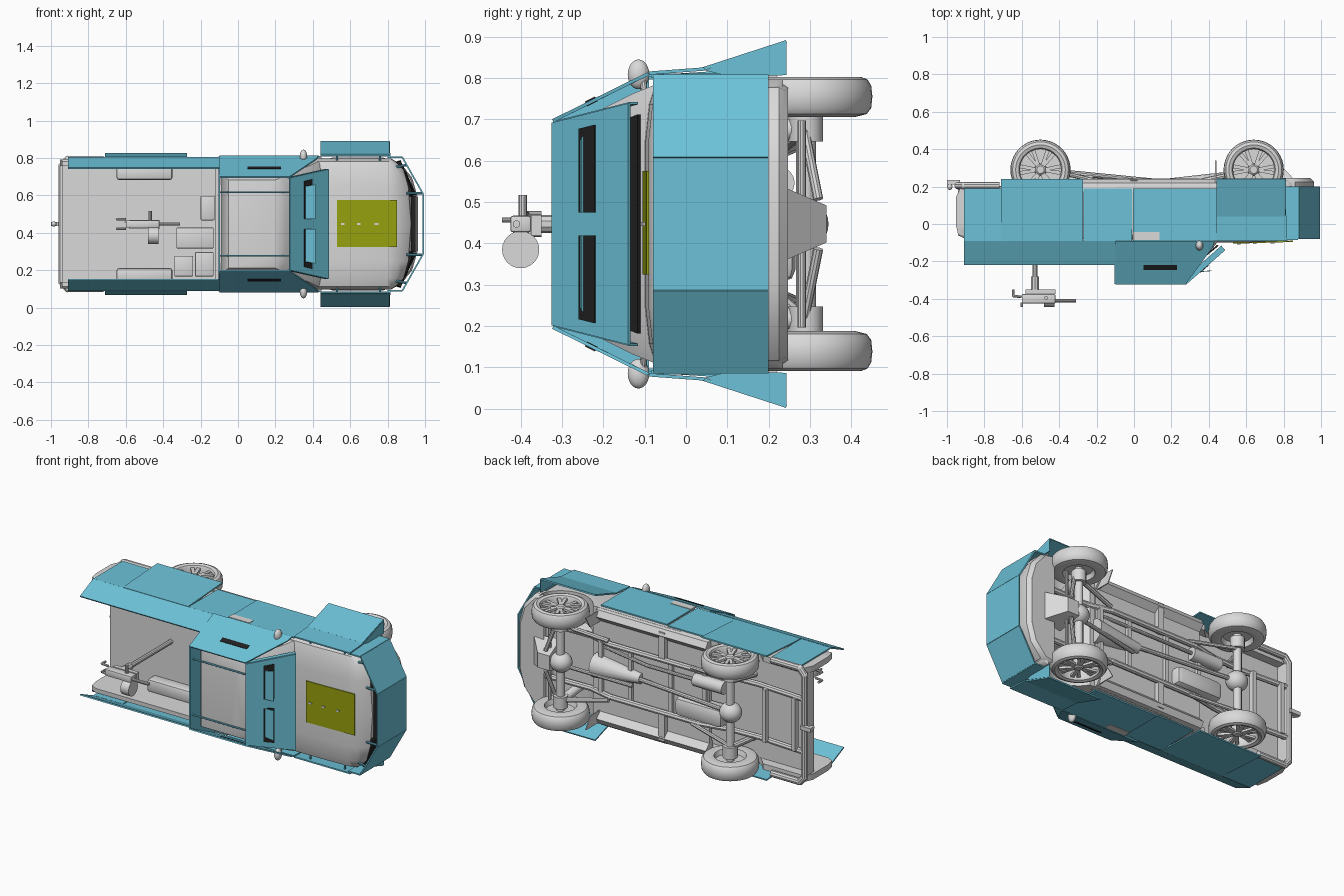
import bpy, bmesh, math
from mathutils import Matrix, Vector

if "Cube" in bpy.data.objects:
    bpy.data.objects.remove(bpy.data.objects["Cube"])

# Vehicle frame: x forward, w sideways, h up; the whole truck lies on its side
M = Matrix.Translation((0, 0, 0.447)) @ Matrix.Rotation(math.pi / 2, 4, 'X')


def material(name, c):
    m = bpy.data.materials.new(name)
    m.diffuse_color = (*c, 1)
    m.use_nodes = True
    m.node_tree.nodes["Principled BSDF"].inputs["Base Color"].default_value = m.diffuse_color
    return m


GREY = material("light_grey", (0.70, 0.70, 0.70))
BLUE = material("armour_blue", (0.15, 0.54, 0.69))
BLACK = material("black", (0.015, 0.015, 0.015))
OLIVE = material("olive", (0.31, 0.36, 0.004))


def finish(name, bm, mat, angle=35, bevel=0):
    bmesh.ops.recalc_face_normals(bm, faces=bm.faces)
    if bevel:
        bmesh.ops.bevel(bm, geom=bm.edges[:], offset=bevel, segments=2, profile=0.5, affect='EDGES')
    me = bpy.data.meshes.new(name)
    bm.transform(M)
    for f in bm.faces:
        f.smooth = True
    bm.to_mesh(me)
    bm.free()
    me.set_sharp_from_angle(angle=math.radians(angle))
    me.materials.append(mat)
    ob = bpy.data.objects.new(name, me)
    bpy.context.collection.objects.link(ob)
    return ob


def loft(name, rings, mat, **k):
    """Skin a list of equal closed rings and cap both ends."""
    bm = bmesh.new()
    rs = [[bm.verts.new(p) for p in r] for r in rings]
    n = len(rs[0])
    for a, b in zip(rs, rs[1:]):
        for i in range(n):
            bm.faces.new((a[i], a[(i + 1) % n], b[(i + 1) % n], b[i]))
    bm.faces.new(rs[0])
    bm.faces.new(rs[-1])
    return finish(name, bm, mat, **k)


def plate(name, pts, mat=BLUE, t=0.008):
    """Flat polygon given a thickness along its normal."""
    p = [Vector(q) for q in pts]
    n = (p[1] - p[0]).cross(p[2] - p[0]).normalized() * t / 2
    return loft(name, [[q - n for q in p], [q + n for q in p]], mat)


def box(name, x, w, h, mat=GREY, bevel=0):
    ring = lambda a: [(a, w[0], h[0]), (a, w[1], h[0]), (a, w[1], h[1]), (a, w[0], h[1])]
    return loft(name, [ring(x[0]), ring(x[1])], mat, bevel=bevel)


def tube(name, pts, r, mat=GREY, n=10, r2=None):
    bm = bmesh.new()
    p = [Vector(q) for q in pts]
    for a, b in zip(p, p[1:]):
        d = b - a
        mt = Matrix.Translation((a + b) / 2) @ d.to_track_quat('Z', 'Y').to_matrix().to_4x4()
        bmesh.ops.create_cone(bm, cap_ends=True, segments=n, radius1=r, radius2=r2 or r, depth=d.length, matrix=mt)
    for q in p[1:-1]:
        bmesh.ops.create_uvsphere(bm, u_segments=n, v_segments=6, radius=r, matrix=Matrix.Translation(q))
    return finish(name, bm, mat)


def blob(name, c, s, mat=GREY):
    bm = bmesh.new()
    bmesh.ops.create_uvsphere(bm, u_segments=20, v_segments=12, radius=1,
                              matrix=Matrix.Translation(c) @ Matrix.Diagonal((*s, 1)))
    return finish(name, bm, mat)


def arch(cx, r=0.18, drop=-0.2):
    """Wheel arch outline from front to back."""
    e = math.asin((drop + 0.29) / r)
    return [(cx + r * math.cos(e + (math.pi - 2 * e) * i / 12), -0.29 + r * math.sin(e + (math.pi - 2 * e) * i / 12))
            for i in range(13)]


# Cab base, bonnet and front wings with rounded nose
front = [(-0.1, -0.2), (-0.1, 0.085), (0.46, 0.1), (0.62, 0.098), (0.8, 0.091), (0.87, 0.08), (0.925, 0.03),
         (0.945, -0.1), (0.93, -0.22), (0.86, -0.235)] + arch(0.64)
rings = []
for w, nose, drop in [(.35, .22, .06), (.335, .17, .025), (.29, .08, .01), (.2, .03, 0), (0, 0, 0)]:
    rings.append([(x - max(0, x - 0.8) * nose * 4, w, h - (drop if h > 0.05 else 0)) for x, h in front])
rings += [[(x, -w, h) for x, w, h in r] for r in rings[-2::-1]]
loft("cab_base_and_bonnet", rings, GREY)
loft("engine_bay", [[(x, -.2, -.06), (x, .2, -.06), (x, .17, -.17), (x, -.17, -.17)] for x in (0.44, 0.84)], GREY)
plate("bonnet_panel", [(.53, -.122, .102), (.53, .128, .102), (.85, .128, .0925), (.85, -.122, .0925)], OLIVE, .007)
for x in (0.55, 0.635, 0.73):
    h = .106 - (x - .53) * .03
    box("bonnet_latch", (x, x + 0.02), (-.005, .005), (h - .01, h + .003))

# Cab top with dark windscreen and rear window
def cab_ring(h, x0, x1, w):
    return [(x0, -w, h), (x1 - .03, -w, h), (x1, -w * .8, h), (x1, w * .8, h), (x1 - .03, w, h), (x0, w, h)]
loft("cab_top", [cab_ring(.08, -.09, .46, .335), cab_ring(.13, -.085, .42, .315), cab_ring(.26, -.07, .26, .25),
                 cab_ring(.285, -.05, .23, .235), cab_ring(.292, 0, .19, .18)], GREY)
plate("windscreen", [(.449, -.265, .114), (.449, .265, .114), (.28, .21, .252), (.28, -.21, .252)], BLACK, .009)

# Load bed, open at the back
box("bed_floor", (-0.94, -0.1), (-.315, .315), (-0.135, -0.115))
box("bed_rear_sill", (-0.94, -0.92), (-.315, .315), (-0.2, -0.115))
box("bed_front_wall", (-0.12, -0.1), (-.33, .33), (-0.19, 0.085))
bed = [(-0.1, -0.19), (-0.1, 0.08), (-0.9, 0.08), (-0.94, 0.06), (-0.953, 0), (-0.953, -0.14), (-0.93, -0.19)]
bed += arch(-0.5, drop=-0.19)[::-1]

# Wheel: tyre, rim and spokes
tyre = [(.11, .29), (.11, .34), (.116, .35), (.133, .356), (.149, .35), (.158, .335), (.161, .308),
        (.158, .28), (.147, .266), (.12, .259), (.09, .262), (.08, .29)]
def wheel(name, cx, s):
    def ring(r, w, n=40):
        return [(cx + r * math.cos(2 * math.pi * i / n), s * w, -0.29 + r * math.sin(2 * math.pi * i / n)) for i in range(n)]
    loft(name + "_tyre", [ring(r, w) for r, w in tyre], GREY)
    loft(name + "_hub", [ring(.034, .29, 16), ring(.032, .335, 16), ring(.02, .345, 16)], GREY)
    for i in range(6):
        for off in (-.16, .16):
            a = i * math.pi / 3 + off
            d, t = Vector((math.cos(a), 0, math.sin(a))), Vector((-math.sin(a), 0, math.cos(a)))
            c = Vector((cx, s * .332, -.29))
            plate(name + "_spoke", [c + d * .015 - t * .007, c + d * .112 - t * .011,
                                    c + d * .112 + t * .011, c + d * .015 + t * .007], GREY, .014)

def windscreen_point(u, w, lift=0):
    """Point on the sloped front shield; u runs from top to bottom."""
    return (.275 + .21 * u + lift * .67, w, .322 - .185 * u + lift * .74)

for s in (-1, 1):
    S = lambda *pts: [(x, s * w, h) for x, w, h in pts]
    flat = lambda w, *pts: [(x, s * w, h) for x, h in pts]
    # Grey body sides
    loft("bed_side", [flat(.31, *bed), flat(.335, *bed), flat(.346, *[(x, min(h, .06)) for x, h in bed])], GREY)
    box("bed_wheel_hump", (-0.65, -0.35), sorted((s * .235, s * .312)), (-.13, -.05), bevel=.015)
    loft("sill", [S((x, .355, -.17), (x, .345, -.22), (x, .31, -.24), (x, .27, -.2), (x, .27, -.17))
                  for x in (-.3, .45)], GREY)
    wheel("front_wheel", 0.64, s)
    wheel("rear_wheel", -0.5, s)
    blob("mirror", (.35, s * .362, .115), (.02, .036, .026))
    tube("mirror_arm", S((.37, .31, .1), (.35, .36, .105)), .008)
    plate("headlamp", S((.918, .15, .03), (.853, .33, .03), (.85, .335, -.03), (.935, .15, -.03)), BLACK, .04)

    # Side armour: bed, rear wheel and door panels
    plate("bed_armour_rear", flat(.354, (-.91, .09), (-.712, .09), (-.712, -.19), (-.91, -.19)))
    plate("bed_armour_wheel", S((-.71, .356, .09), (-.272, .356, .09), (-.272, .376, -.24), (-.71, .376, -.24)))
    plate("bed_armour_front", flat(.354, (-.27, .09), (-.012, .09), (-.012, -.19), (-.27, -.19)))
    plate("bed_armour_top", S((-.91, .355, .09), (-.1, .355, .09), (-.1, .298, .217), (-.91, .298, .217)))
    plate("door_armour", flat(.36, (-.005, .092), (.44, .092), (.44, -.19), (-.005, -.19)))
    plate("door_handle", flat(.364, (-.005, .042), (.135, .042), (.135, .085), (-.005, .085)), GREY, .006)
    plate("cab_armour", S((-.1, .363, .092), (.43, .363, .092), (.42, .347, .125), (.275, .25, .322), (-.1, .25, .322)))
    plate("cab_slot", S((.05, .3027, .217), (.23, .3027, .217), (.23, .29, .242), (.05, .29, .242)), BLACK, .013)
    tube("roof_bar", S((-.1, .17, .3), (.29, .17, .3)), .005, BLUE)

    # Front wing armour with flared wedge
    plate("wing_armour", S((.44, .365, .09), (.815, .365, .09), (.815, .375, -.045), (.44, .375, -.045)))
    plate("wing_flare", S((.44, .375, -.04), (.81, .375, -.04), (.81, .441, -.243), (.44, .441, -.243)))
    plate("wing_flare_end", S((.81, .372, -.045), (.81, .441, -.243), (.81, .36, -.243), (.81, .358, -.1)), t=.006)
    plate("mud_flap", S((.437, .27, -.2), (.437, .34, -.2), (.437, .34, -.34), (.437, .27, -.3)), GREY, .006)
    # Nose armour facets and brackets
    plate("nose_side", flat(.358, (.80, .085), (.878, .085), (.878, -.2), (.80, -.2)))
    plate("nose_corner", S((.878, .358, .08), (.99, .16, .08), (.99, .16, -.2), (.878, .358, -.2)))
    for h in (.05, -.12):
        tube("nose_bracket", S((.9, .165, h), (.985, .165, h)), .007, BLUE)
        tube("nose_corner_bracket", S((.82, .3, h), (.9, .315, h)), .007, BLUE)
    for x in (.53, .76):
        tube("wing_bracket", S((x, .32, .06), (x, .366, .06)), .006, BLUE)

    # Windscreen shield: side flange, slots and hinged flaps
    plate("shield_flange", [windscreen_point(0, s * .245), windscreen_point(1, s * .292),
                            windscreen_point(1, s * .292, -.028), windscreen_point(.04, s * .247, -.028)], t=.006)
    w0, w1 = (s * .028, s * .24)
    a, b = (.36, .57)
    plate("vision_slot", [windscreen_point(a, w0), windscreen_point(a, w1 * .96), windscreen_point(b, w1),
                          windscreen_point(b, w0)], BLACK, .014)
    plate("slot_flap", [(.355, w0, .255), (.355, s * .2, .255), (.415, s * .212, .25), (.415, w0, .25)], BLUE, .004)

    # Chassis rails, suspension and rear bumper corner
    tube("chassis_rail", S((-.93, .16, -.2), (-.62, .16, -.18), (-.42, .16, -.19), (-.25, .16, -.225), (.35, .16, -.225),
                           (.5, .16, -.19), (.88, .16, -.2)), .017, n=8)
    tube("rear_arm", S((-.5, .2, -.3), (-.2, .17, -.23)), .012, n=8)
    tube("rear_damper", S((-.52, .2, -.29), (-.56, .19, -.13)), .018)
    tube("front_arm", S((.36, .18, -.23), (.64, .23, -.29)), .014, n=8)
    tube("front_damper", S((.64, .235, -.28), (.62, .2, -.12)), .026, n=14)
    tube("front_lower_arm", S((.66, .26, -.28), (.72, .06, -.32)), .012)
    tube("rear_bumper_corner", S((-.72, .345, -.205), (-.91, .345, -.205), (-.94, .31, -.205), (-.94, 0, -.205)), .02)
    box("side_step_bracket", (-.02, .02), sorted((s * .15, s * .33)), (-.235, -.2))

# Shared armour pieces
plate("nose_centre", [(.99, -.16, .08), (.99, .16, .08), (.99, .16, -.2), (.99, -.16, -.2)])
plate("windscreen_shield", [windscreen_point(0, -.245), windscreen_point(0, .245),
                            windscreen_point(1, .292), windscreen_point(1, -.292)])
plate("cab_rear_shield", [(-.1, -.36, .09), (-.1, .36, .09), (-.1, .252, .32), (-.1, -.252, .32)], t=.01)
box("grille", (.925, .949), (-.15, .15), (-.06, .02), BLACK)

# Front bumper bent round the nose
bumper = [(.80, -.342), (.86, -.33), (.93, -.25), (.962, -.14), (.962, .14), (.93, .25), (.86, .33), (.80, .342)]
loft("front_bumper", [[(x - d, w * k, h) for x, w in bumper]
                      for h, d, k in ((-.12, .01, .99), (-.14, 0, 1), (-.225, 0, 1), (-.247, .02, .97))], GREY)

# Running gear and underside
for x in (.64, -.5):
    tube("axle", [(x, -.3, -.29), (x, .3, -.29)], .024, n=14)
    blob("differential", (x, 0, -.285), (.065, .06, .06))
    for s in (-1, 1):
        tube("axle_end", [(x, s * .2, -.29), (x, s * .27, -.29)], .042, n=14)
for x in (-.88, -.68, -.28, -.05, .22, .42, .86):
    box("cross_member", (x - .012, x + .012), (-.16, .16), (-.225, -.195))
box("cab_floor", (-.3, .45), (-.28, .28), (-.205, -.18))
tube("drive_shaft", [(-.46, 0, -.285), (.2, 0, -.22)], .014)
tube("gearbox", [(.15, 0, -.21), (.46, 0, -.2)], .03, r2=.075, n=16)
tube("front_shaft", [(.6, -.02, -.28), (.2, -.05, -.23)], .012)
tube("silencer", [(-.42, .1, -.225), (-.22, .1, -.225)], .038, n=16)
tube("exhaust_pipe", [(-.22, .1, -.23), (.1, .1, -.23), (.4, .12, -.2)], .011)
box("fuel_tank", (-.42, -.1), (-.14, -.025), (-.265, -.15), bevel=.03)
tube("steering_rod", [(.72, -.25, -.28), (.72, .25, -.28)], .01)
loft("skid_plate", [[(.86, w, -.235), (.76, w * .5, -.34), (.68, w * .5, -.34), (.7, w, -.2)] for w in (-.09, .09)], GREY)
box("tow_bar", (-1.0, -.93), (-.012, .012), (-.235, -.21))
blob("tow_ball", (-.985, 0, -.2), (.014, .014, .018))

# Mounted gun and stowed boxes
tube("gun_post", [(-.53, 0, -.12), (-.53, 0, .36)], .014)
tube("gun_post_head", [(-.53, 0, .28), (-.53, 0, .35)], .022)
box("gun_cradle", (-.58, -.42), (-.028, .022), (.35, .375))
box("gun_receiver", (-.6, -.42), (-.02, .02), (.375, .425), bevel=.006)
tube("gun_barrel", [(-.42, 0, .41), (-.31, 0, .41)], .009)
tube("ammunition_drum", [(-.48, -.062, .4), (-.425, -.062, .4)], .045, n=24)
tube("gun_side_grip", [(-.47, .02, .395), (-.47, .07, .395)], .01)
for w in (-.025, .025):
    tube("gun_handle", [(-.6, w, .39), (-.645, w, .385), (-.645, w, .35)], .007)
tube("gun_sight", [(-.6, .01, .42), (-.6, .01, .445)], .006)
for x, w, h in [((-.34, -.24), (-.28, -.17), -.03), ((-.23, -.13), (-.28, -.15), .0), ((-.33, -.13), (-.13, -.02), -.04),
                ((-.2, -.125), (.02, .15), -.02)]:
    box("stowed_box", x, w, (-.12, h), bevel=.005)
